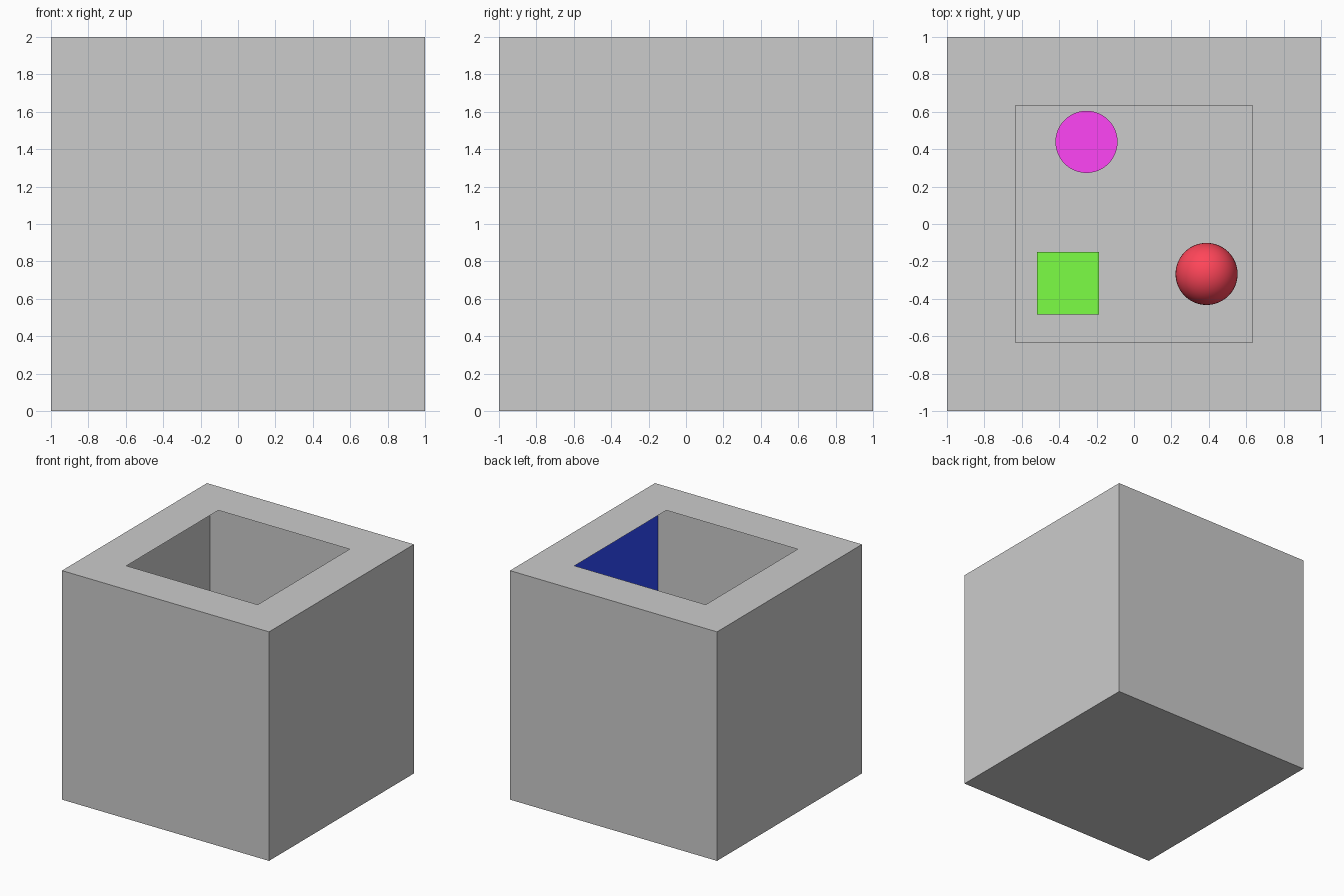
import bpy, bmesh
from mathutils import Vector

if "Cube" in bpy.data.objects:
    bpy.data.objects.remove(bpy.data.objects["Cube"])

HOLE, ROOM, T = 0.634, 0.9, 0.1   # opening half-size, inner half-size, wall thickness
R = 0.166                         # half-size of the small shapes


def material(name, rgb):
    m = bpy.data.materials.new(name)
    m.diffuse_color = (*rgb, 1)
    m.use_nodes = True
    m.node_tree.nodes["Principled BSDF"].inputs["Base Color"].default_value = m.diffuse_color
    return m


def finish(obj, name, mat=None):
    obj.name = name
    if mat:
        obj.data.materials.append(mat)
    return obj


grey = material("grey", (0.8, 0.8, 0.8))
blue = material("blue", (0.03, 0.07, 1.0))
red = material("red", (1.0, 0.06, 0.1))
green = material("green", (0.2, 1.0, 0.06))
magenta = material("magenta", (1.0, 0.06, 0.92))

# hollow room: outer cube, opening in the top, wider cavity underneath
bm = bmesh.new()
rings = []
for half, z in ((1, 0), (1, 2), (HOLE, 2), (ROOM, 2 - T), (ROOM, T)):
    rings.append([bm.verts.new((sx * half, sy * half, z))
                  for sx, sy in ((-1, -1), (1, -1), (1, 1), (-1, 1))])
bm.faces.new(reversed(rings[0]))
for a, b in zip(rings, rings[1:]):
    for i in range(4):
        j = (i + 1) % 4
        bm.faces.new((a[i], a[j], b[j], b[i]))
bm.faces.new(rings[-1])
bm.normal_update()

# the right inner wall is blue
for f in bm.faces:
    c = f.calc_center_median()
    if abs(c.x - ROOM) < 0.01 and f.normal.x < -0.9:
        f.material_index = 1
mesh = bpy.data.meshes.new("room_box")
bm.to_mesh(mesh)
bm.free()
room = bpy.data.objects.new("room_box", mesh)
bpy.context.collection.objects.link(room)
mesh.materials.append(grey)
mesh.materials.append(blue)

# small shapes standing on the floor
Z = T + R
bpy.ops.mesh.primitive_cube_add(size=2 * R, location=(-0.352, -0.317, Z))
finish(bpy.context.object, "green_cube", green)

bpy.ops.mesh.primitive_cylinder_add(vertices=48, radius=R, depth=2 * R,
                                    location=(-0.254, 0.439, Z))
finish(bpy.context.object, "magenta_cylinder", magenta)
bpy.ops.object.shade_smooth_by_angle()

bpy.ops.mesh.primitive_uv_sphere_add(segments=48, ring_count=24, radius=R,
                                     location=(0.388, -0.267, Z))
finish(bpy.context.object, "red_sphere", red)
bpy.ops.object.shade_smooth()
